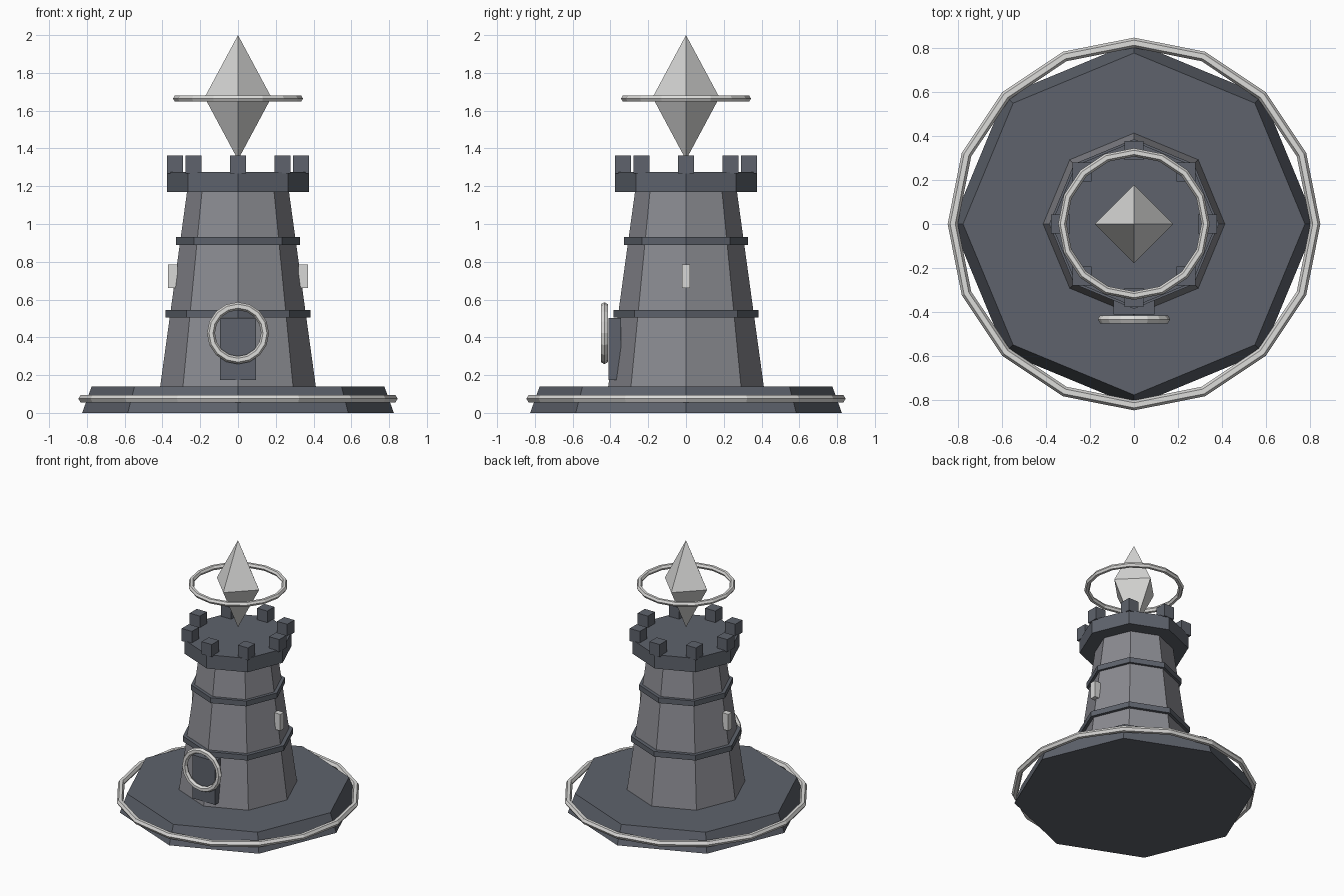
import bpy, math
from math import cos, sin, pi

if "Cube" in bpy.data.objects:
    bpy.data.objects.remove(bpy.data.objects["Cube"])


def material(name, rgb):
    m = bpy.data.materials.new(name)
    m.diffuse_color = (*rgb, 1)
    m.use_nodes = True
    m.node_tree.nodes["Principled BSDF"].inputs["Base Color"].default_value = m.diffuse_color
    return m


slate = material("dark slate", (0.112, 0.124, 0.150))
stone = material("grey stone", (0.255, 0.257, 0.283))
pale = material("pale crystal", (0.68, 0.68, 0.67))
silver = material("pale metal", (0.72, 0.715, 0.70))


def add_mesh(name, verts, faces, mat):
    me = bpy.data.meshes.new(name)
    me.from_pydata(verts, [], faces)
    me.materials.append(mat)
    ob = bpy.data.objects.new(name, me)
    bpy.context.collection.objects.link(ob)
    return ob


def frustum(name, r0, r1, z0, z1, mat, n=8):
    """Tapered prism with a corner on the x axis."""
    v = [(r * cos(2 * pi * i / n), r * sin(2 * pi * i / n), z)
         for r, z in ((r0, z0), (r1, z1)) for i in range(n)]
    f = [(i, (i + 1) % n, n + (i + 1) % n, n + i) for i in range(n)]
    f += [tuple(reversed(range(n))), tuple(range(n, 2 * n))]
    return add_mesh(name, v, f, mat)


def box(name, centre, size, mat):
    bpy.ops.mesh.primitive_cube_add(size=1, location=centre)
    ob = bpy.context.object
    ob.name = name
    ob.scale = size
    ob.data.materials.append(mat)
    return ob


def ring(name, centre, major, minor, mat, rot=(0, 0, 0)):
    bpy.ops.mesh.primitive_torus_add(
        major_segments=16, minor_segments=6, major_radius=major,
        minor_radius=minor, location=centre, rotation=rot)
    ob = bpy.context.object
    ob.name = name
    ob.data.materials.append(mat)
    for p in ob.data.polygons:
        p.use_smooth = False
    return ob


# base and its ring
frustum("base", 0.825, 0.775, 0, 0.14, slate)
ring("base_ring", (0, 0, 0.075), 0.822, 0.023, silver)

# tower body with two bands and the crown
frustum("tower", 0.412, 0.27, 0.14, 1.17, stone)
frustum("lower_band", 0.385, 0.385, 0.505, 0.545, slate)
frustum("upper_band", 0.328, 0.328, 0.89, 0.93, slate)
frustum("crown", 0.375, 0.375, 1.17, 1.275, slate)

# battlement blocks, all square to the axes
for i in range(8):
    a = i * pi / 4
    box(f"battlement_{i}", (0.333 * cos(a), 0.333 * sin(a), 1.315),
        (0.085, 0.085, 0.095), slate)

# door with ring in front
box("door", (0, -0.377, 0.338), (0.188, 0.065, 0.33), slate)
ring("door_ring", (0, -0.432, 0.422), 0.143, 0.021, silver, (pi / 2, 0, 0))

# side windows
for side, s in (("right", 1), ("left", -1)):
    box(f"{side}_window", (s * 0.345, 0, 0.723), (0.05, 0.044, 0.125), pale)

# floating crystal and its ring
c = [(0.177 * cos(i * pi / 2), 0.177 * sin(i * pi / 2), 1.67) for i in range(4)]
c += [(0, 0, 1.34), (0, 0, 2.0)]
f = [(i, (i + 1) % 4, 5) for i in range(4)] + [((i + 1) % 4, i, 4) for i in range(4)]
add_mesh("crystal", c, f, pale)
ring("crystal_ring", (0, 0, 1.664), 0.325, 0.019, silver)
